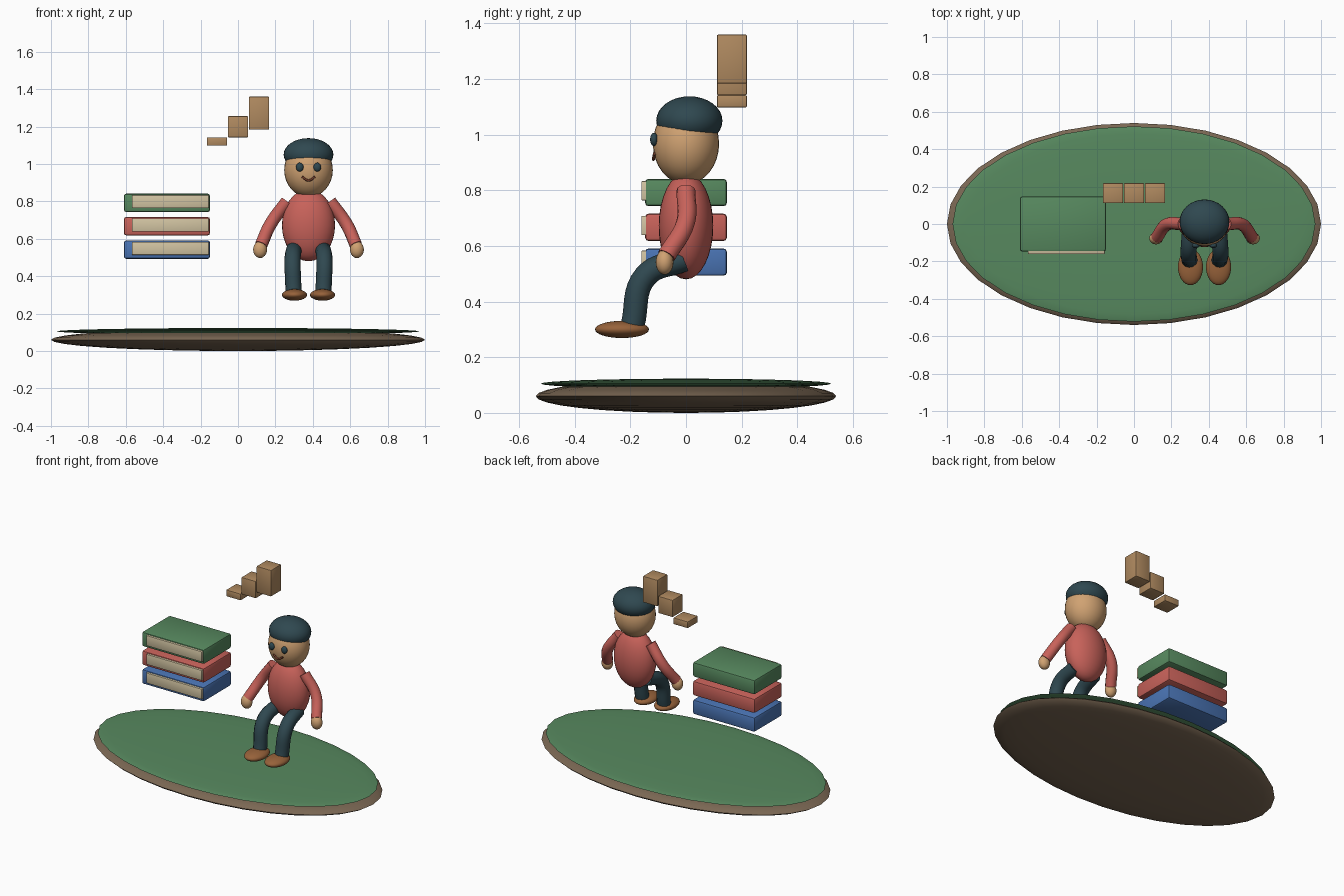
import bpy
import math

if "Cube" in bpy.data.objects:
    bpy.data.objects.remove(bpy.data.objects["Cube"])


def material(name, hexcode):
    def lin(c):
        return c / 12.92 if c <= 0.04045 else ((c + 0.055) / 1.055) ** 2.4
    m = bpy.data.materials.new(name)
    m.diffuse_color = [lin(int(hexcode[i:i + 2], 16) / 255) for i in (0, 2, 4)] + [1]
    m.use_nodes = True
    m.node_tree.nodes["Principled BSDF"].inputs["Base Color"].default_value = m.diffuse_color
    return m


GREEN = material("green", "57895F")
EARTH = material("earth", "7A6753")
SKIN = material("skin", "D0A272")
HAIR = material("dark_teal", "2F4850")
SHIRT = material("shirt_red", "C8625A")
SHOE = material("shoe_brown", "97623A")
BLUE = material("book_blue", "4A74B4")
PAPER = material("paper", "D2C4A2")
WOOD = material("wood", "B08A60")
LIPS = material("mouth_brown", "6E3A28")


def finish(name, mat, angle=60):
    ob = bpy.context.object
    ob.name = name
    ob.data.materials.append(mat)
    bpy.ops.object.shade_smooth_by_angle(angle=math.radians(angle))
    return ob


def ball(name, mat, loc, radii, seg=32, rings=16):
    bpy.ops.mesh.primitive_uv_sphere_add(segments=seg, ring_count=rings, radius=1, location=loc)
    bpy.context.object.scale = radii
    bpy.ops.object.transform_apply(location=False, rotation=False, scale=True)
    return finish(name, mat)


def box(name, mat, lo, hi, bevel):
    bpy.ops.mesh.primitive_cube_add(size=1, location=[(a + b) / 2 for a, b in zip(lo, hi)])
    ob = bpy.context.object
    ob.scale = [b - a for a, b in zip(lo, hi)]
    bpy.ops.object.transform_apply(location=False, rotation=False, scale=True)
    mod = ob.modifiers.new("bevel", "BEVEL")
    mod.width, mod.segments = bevel, 2
    bpy.ops.object.modifier_apply(modifier=mod.name)
    return finish(name, mat, 30)


def tube(name, mat, points, radius):
    cu = bpy.data.curves.new(name, "CURVE")
    cu.dimensions = "3D"
    cu.bevel_depth, cu.bevel_resolution, cu.resolution_u = radius, 4, 8
    cu.use_fill_caps = True
    sp = cu.splines.new("BEZIER")
    sp.bezier_points.add(len(points) - 1)
    for bp, p in zip(sp.bezier_points, points):
        bp.co = p
        bp.handle_left_type = bp.handle_right_type = "AUTO"
    ob = bpy.data.objects.new(name, cu)
    bpy.context.collection.objects.link(ob)
    bpy.ops.object.select_all(action="DESELECT")
    bpy.context.view_layer.objects.active = ob
    ob.select_set(True)
    bpy.ops.object.convert(target="MESH")
    return finish(name, mat)


# island: flattened earth disc with grass on top
ball("earth_base", EARTH, (0, 0, 0.06), (1, 0.54, 0.06))
ball("grass_top", GREEN, (0, 0, 0.105), (0.97, 0.522, 0.018))

# stack of floating books
for i, (label, mat) in enumerate((("blue", BLUE), ("red", SHIRT), ("green", GREEN))):
    z = 0.493 + 0.125 * i
    box(label + "_book_cover", mat, (-0.61, -0.147, z), (-0.15, 0.147, z + 0.098), 0.012)
    box(label + "_book_pages", PAPER, (-0.568, -0.16, z + 0.021), (-0.156, 0.12, z + 0.09), 0.003)

# rising row of floating blocks
for i, (z0, z1) in enumerate(((1.098, 1.142), (1.142, 1.256), (1.184, 1.36))):
    x = 0.1125 * (i - 1)
    box("step_block_%d" % (i + 1), WOOD, (x - 0.054, 0.111, z0), (x + 0.054, 0.219, z1), 0.005)

# figure: torso, head and hair
CX = 0.377
ball("torso", SHIRT, (CX, 0, 0.672), (0.142, 0.098, 0.192))
ball("head", SKIN, (CX, 0, 0.967), (0.13, 0.119, 0.145))
ball("hair_cap", HAIR, (CX, 0.012, 1.05), (0.133, 0.119, 0.088))

# smile
tube("mouth", LIPS, [(CX - 0.035, -0.113, 0.932), (CX, -0.117, 0.912),
                     (CX + 0.035, -0.113, 0.932)], 0.006)

# mirrored limbs and eyes
for side, s in (("left", -1), ("right", 1)):
    def at(x, y, z):
        return (CX + s * x, y, z)
    ball(side + "_eye", HAIR, at(0.047, -0.115, 0.983), (0.02, 0.014, 0.024), 16, 10)
    tube(side + "_arm", SHIRT, [at(0.115, 0, 0.80), at(0.202, -0.003, 0.68),
                                at(0.254, -0.07, 0.565)], 0.034)
    ball(side + "_hand", SKIN, at(0.259, -0.077, 0.542), (0.037, 0.032, 0.045), 20, 12)
    tube(side + "_leg", HAIR, [at(0.075, -0.01, 0.55), at(0.085, -0.145, 0.492),
                               at(0.08, -0.192, 0.315)], 0.043)
    ball(side + "_shoe", SHOE, at(0.075, -0.23, 0.30), (0.067, 0.097, 0.031))
